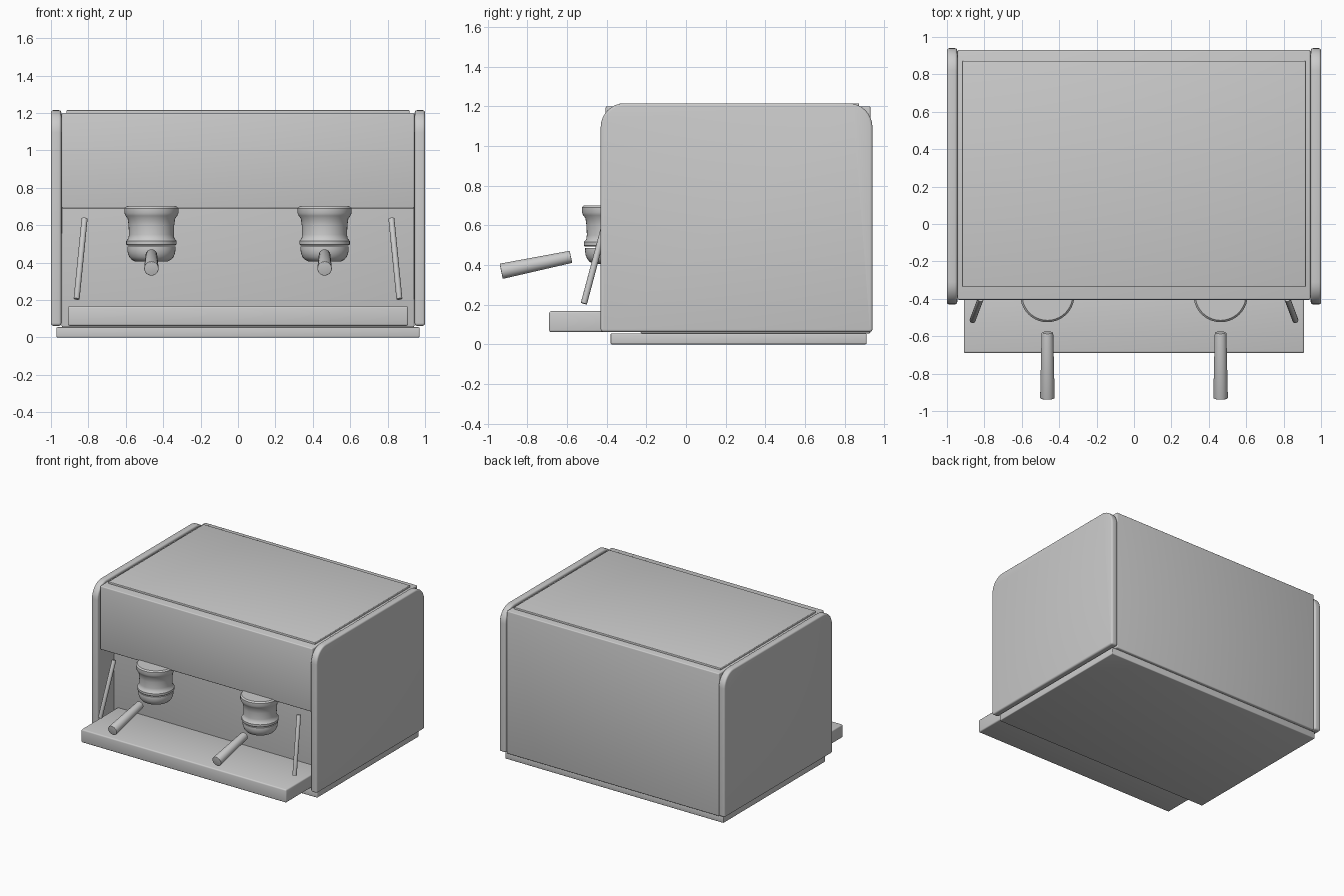
import bpy, bmesh, math
from mathutils import Vector

if "Cube" in bpy.data.objects:
    bpy.data.objects.remove(bpy.data.objects["Cube"])

steel = bpy.data.materials.new("steel_grey")
steel.diffuse_color = (0.6, 0.6, 0.6, 1)
steel.use_nodes = True
steel.node_tree.nodes["Principled BSDF"].inputs["Base Color"].default_value = steel.diffuse_color


def finish(name, bm, bevel=0.0):
    """Turn a bmesh into a smooth-by-angle object, optionally softening its hard edges."""
    bmesh.ops.recalc_face_normals(bm, faces=bm.faces[:])
    if bevel:
        hard = [e for e in bm.edges if e.is_convex and e.calc_face_angle(0) > math.radians(40)]
        bmesh.ops.bevel(bm, geom=hard, offset=bevel, segments=3, profile=0.5, affect='EDGES')
    mesh = bpy.data.meshes.new(name)
    bm.to_mesh(mesh)
    bm.free()
    mesh.materials.append(steel)
    ob = bpy.data.objects.new(name, mesh)
    bpy.context.collection.objects.link(ob)
    bpy.ops.object.select_all(action='DESELECT')
    ob.select_set(True)
    bpy.context.view_layer.objects.active = ob
    bpy.ops.object.shade_smooth_by_angle(angle=math.radians(35))
    return ob


def extrude_yz(name, profile, x0, x1, bevel):
    """Extrude a side-view (y, z) outline along x."""
    bm = bmesh.new()
    face = bm.faces.new([bm.verts.new((x0, y, z)) for y, z in profile])
    geo = bmesh.ops.extrude_face_region(bm, geom=[face])["geom"]
    bmesh.ops.translate(bm, vec=(x1 - x0, 0, 0),
                        verts=[g for g in geo if isinstance(g, bmesh.types.BMVert)])
    return finish(name, bm, bevel)


def box(name, x, y0, y1, z0, z1, bevel):
    return extrude_yz(name, [(y0, z0), (y1, z0), (y1, z1), (y0, z1)], -x, x, bevel)


def lathe(name, profile, cx, cy, n=40):
    """Spin an (r, z) outline into a closed round solid."""
    bm = bmesh.new()
    rings = [[bm.verts.new((cx + r * math.cos(2 * math.pi * i / n),
                            cy + r * math.sin(2 * math.pi * i / n), z)) for i in range(n)]
             for r, z in profile]
    for a, b in zip(rings, rings[1:]):
        for i in range(n):
            j = (i + 1) % n
            bm.faces.new((a[i], a[j], b[j], b[i]))
    bm.faces.new(rings[0])
    bm.faces.new(rings[-1])
    return finish(name, bm)


def rod(name, p, q, r0, r1, bevel, n=24):
    """Tapered cylinder from p to q."""
    p, q = Vector(p), Vector(q)
    bm = bmesh.new()
    bmesh.ops.create_cone(bm, cap_ends=True, segments=n, radius1=r0, radius2=r1,
                          depth=(q - p).length)
    rot = (q - p).to_track_quat('Z', 'Y').to_matrix().to_4x4()
    bmesh.ops.transform(bm, matrix=rot, verts=bm.verts[:])
    bmesh.ops.translate(bm, vec=(p + q) / 2, verts=bm.verts[:])
    return finish(name, bm, bevel)


# plinth, main housing with the recessed work bay, lid and drip tray
box("base_plinth", 0.97, -0.38, 0.91, 0.0, 0.055, 0.006)
extrude_yz("housing", [(-0.23, 0.055), (0.93, 0.055), (0.93, 1.2), (-0.405, 1.2),
                       (-0.405, 0.69), (-0.23, 0.69)], -0.943, 0.943, 0.008)
box("top_lid", 0.917, -0.335, 0.872, 1.19, 1.215, 0.005)
box("drip_tray", 0.91, -0.69, -0.22, 0.062, 0.167, 0.01)

# side panel outline with large round top corners and small bottom ones
outline = []
for cy, cz, r, start in ((0.82, 1.095, 0.12, 0), (-0.31, 1.095, 0.12, 90),
                         (-0.415, 0.077, 0.015, 180), (0.925, 0.077, 0.015, 270)):
    for k in range(9):
        a = math.radians(start + 90 * k / 8)
        outline.append((cy + r * math.cos(a), cz + r * math.sin(a)))

group_profile = [(0.135, 0.70), (0.145, 0.69), (0.145, 0.665), (0.138, 0.65), (0.127, 0.635),
                 (0.122, 0.60), (0.120, 0.55), (0.123, 0.53), (0.135, 0.515),
                 (0.135, 0.498), (0.128, 0.492)]
filter_profile = [(0.128, 0.486), (0.129, 0.47), (0.126, 0.45), (0.118, 0.43),
                  (0.105, 0.415), (0.085, 0.405)]

for s, side in ((-1, "left"), (1, "right")):
    extrude_yz(side + "_side_panel", outline, s * 0.945, s * 1.0, 0.012)
    # brew group, filter holder and its handle
    x = s * 0.463
    lathe(side + "_brew_group", group_profile, x, -0.38)
    lathe(side + "_filter_holder", filter_profile, x, -0.38)
    rod(side + "_handle", (x, -0.58, 0.441), (x, -0.932, 0.368), 0.031, 0.039, 0.004)
    # steam wand
    rod(side + "_steam_wand", (s * 0.82, -0.40, 0.637), (s * 0.863, -0.515, 0.205),
        0.016, 0.016, 0.002, 16)
